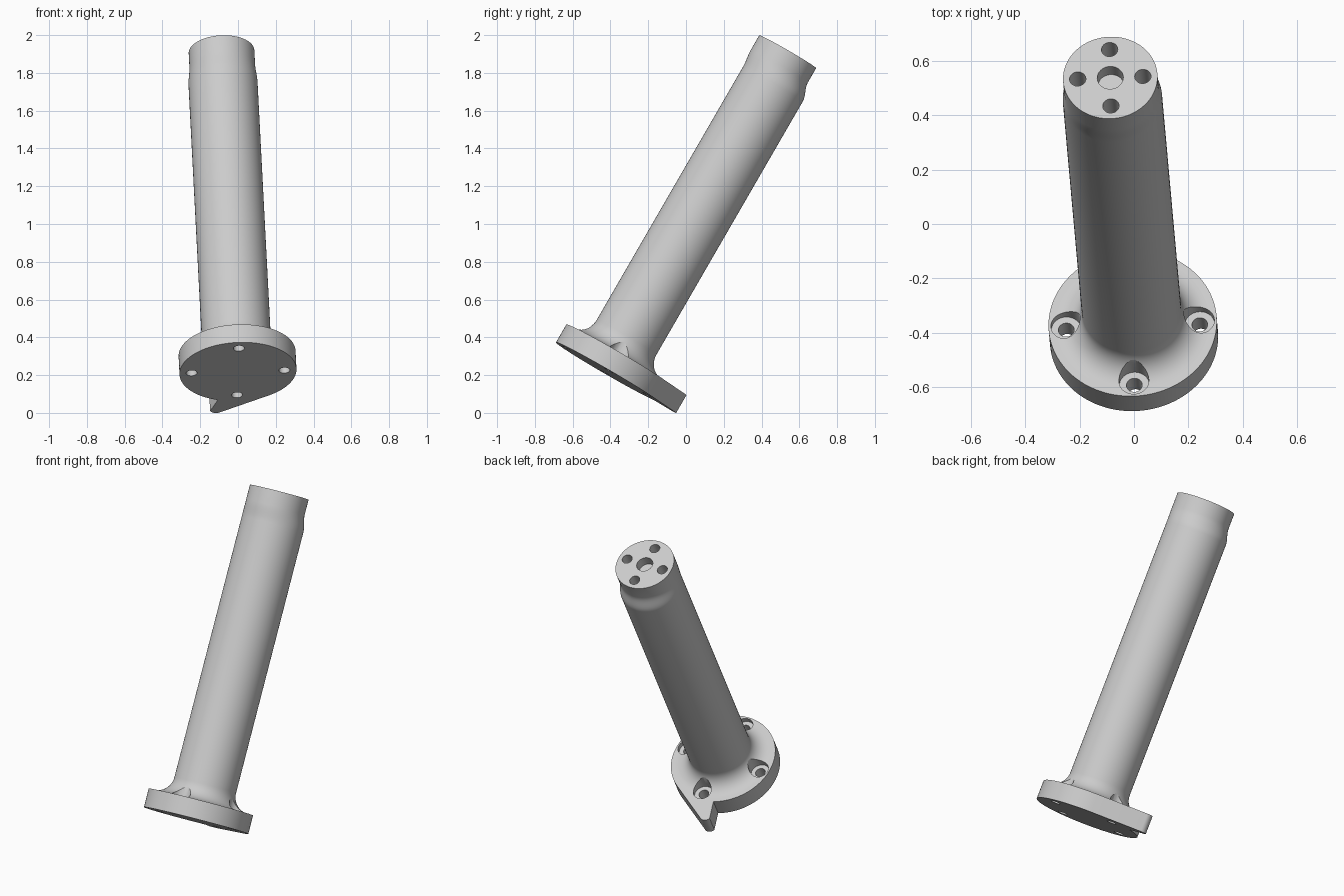
import bpy, bmesh
from math import sin, cos, pi, radians
from mathutils import Matrix, Vector

cube = bpy.data.objects.get("Cube")
if cube:
    bpy.data.objects.remove(cube, do_unlink=True)

# Main sizes, measured along the post's own axis
FLANGE_R, FLANGE_H = 0.31, 0.11
POST_R, FILLET = 0.183, 0.10
NECK_R, NECK_SHIFT, LENGTH = 0.174, -0.018, 1.948
BOLT_CIRCLE, TOP_CIRCLE = 0.246, 0.12
SEGMENTS = 96

# Leaning frame shared by all parts
axis = Vector((-0.045, 0.5, 0.865)).normalized()
side = Vector((1, 0.04, 0.03))
side = (side - axis * side.dot(axis)).normalized()
back = axis.cross(side)
frame = Matrix((side, back, axis)).transposed().to_4x4()
frame.translation = (0, -0.42, 0.218)

grey = bpy.data.materials.new("light_grey")
grey.use_nodes = True
grey.diffuse_color = (0.6, 0.6, 0.6, 1)
grey.node_tree.nodes["Principled BSDF"].inputs["Base Color"].default_value = (0.6, 0.6, 0.6, 1)


def arc(cx, cy, r, start, end, count):
    """Points on a circular arc, angles in degrees."""
    angles = [radians(start + (end - start) * i / count) for i in range(count + 1)]
    return [(cx + r * cos(a), cy + r * sin(a)) for a in angles]


def loft(name, rings):
    """Closed solid through rings with equal point counts."""
    bm = bmesh.new()
    loops = [[bm.verts.new(p) for p in ring] for ring in rings]
    n = len(loops[0])
    for low, high in zip(loops, loops[1:]):
        for i in range(n):
            j = (i + 1) % n
            bm.faces.new((low[i], low[j], high[j], high[i]))
    bm.faces.new(loops[0][::-1])
    bm.faces.new(loops[-1])
    bmesh.ops.recalc_face_normals(bm, faces=bm.faces)
    mesh = bpy.data.meshes.new(name)
    bm.to_mesh(mesh)
    bm.free()
    obj = bpy.data.objects.new(name, mesh)
    bpy.context.collection.objects.link(obj)
    obj.matrix_world = frame
    mesh.materials.append(grey)
    return obj


def ring(r, z, x=0, y=0, n=SEGMENTS):
    return [(x + r * cos(2 * pi * i / n), y + r * sin(2 * pi * i / n), z) for i in range(n)]


def cutter(r, low, high, x, y):
    obj = loft("hole_cutter", [ring(r, low, x, y, 40), ring(r, high, x, y, 40)])
    obj.hide_render = True
    return obj


def cut(obj, tools):
    bpy.ops.object.select_all(action='DESELECT')
    bpy.context.view_layer.objects.active = obj
    obj.select_set(True)
    for tool in tools:
        mod = obj.modifiers.new("hole", 'BOOLEAN')
        mod.operation = 'DIFFERENCE'
        mod.solver = 'EXACT'
        mod.object = tool
        bpy.ops.object.modifier_apply(modifier=mod.name)
    bpy.ops.object.shade_smooth_by_angle(angle=radians(30))


# Flange: disc with a rounded pointer tab at the back
outline = arc(0, 0, FLANGE_R, 57.5, 109 - 360, SEGMENTS)
outline += arc(-0.107, 0.395, 0.035, 160, 57.5, 12)
flange = loft("flange", [[(x, y, z) for x, y in outline] for z in (0, FLANGE_H)])

# Post: concave fillet, straight tube, slightly offset narrower neck
rings = [ring(POST_R + FILLET, FLANGE_H - 0.005)]
for i in range(13):
    a = pi / 2 * i / 12
    rings.append(ring(POST_R + FILLET * (1 - sin(a)), FLANGE_H + FILLET * (1 - cos(a))))
for i in range(9):
    t = i / 8
    s = t * t * (3 - 2 * t)
    rings.append(ring(POST_R + (NECK_R - POST_R) * s, 1.76 + 0.1 * t, 0, NECK_SHIFT * s))
rings.append(ring(NECK_R, LENGTH, 0, NECK_SHIFT))
post = loft("post", rings)

# Counterbored bolt holes in the flange and matching holes in the end face
compass = [(1, 0), (0, 1), (-1, 0), (0, -1)]
bolts = [cutter(0.029, -0.1, 0.2, BOLT_CIRCLE * x, BOLT_CIRCLE * y) for x, y in compass]
pockets = [cutter(0.055, 0.08, 0.3, BOLT_CIRCLE * x, BOLT_CIRCLE * y) for x, y in compass]
end_holes = [cutter(0.03, LENGTH - 0.12, LENGTH + 0.1, TOP_CIRCLE * x, NECK_SHIFT + TOP_CIRCLE * y)
             for x, y in compass]
end_holes.append(cutter(0.048, LENGTH - 0.06, LENGTH + 0.1, 0, NECK_SHIFT))

cut(flange, pockets + bolts)
cut(post, pockets + end_holes)
for tool in bolts + pockets + end_holes:
    bpy.data.objects.remove(tool, do_unlink=True)
